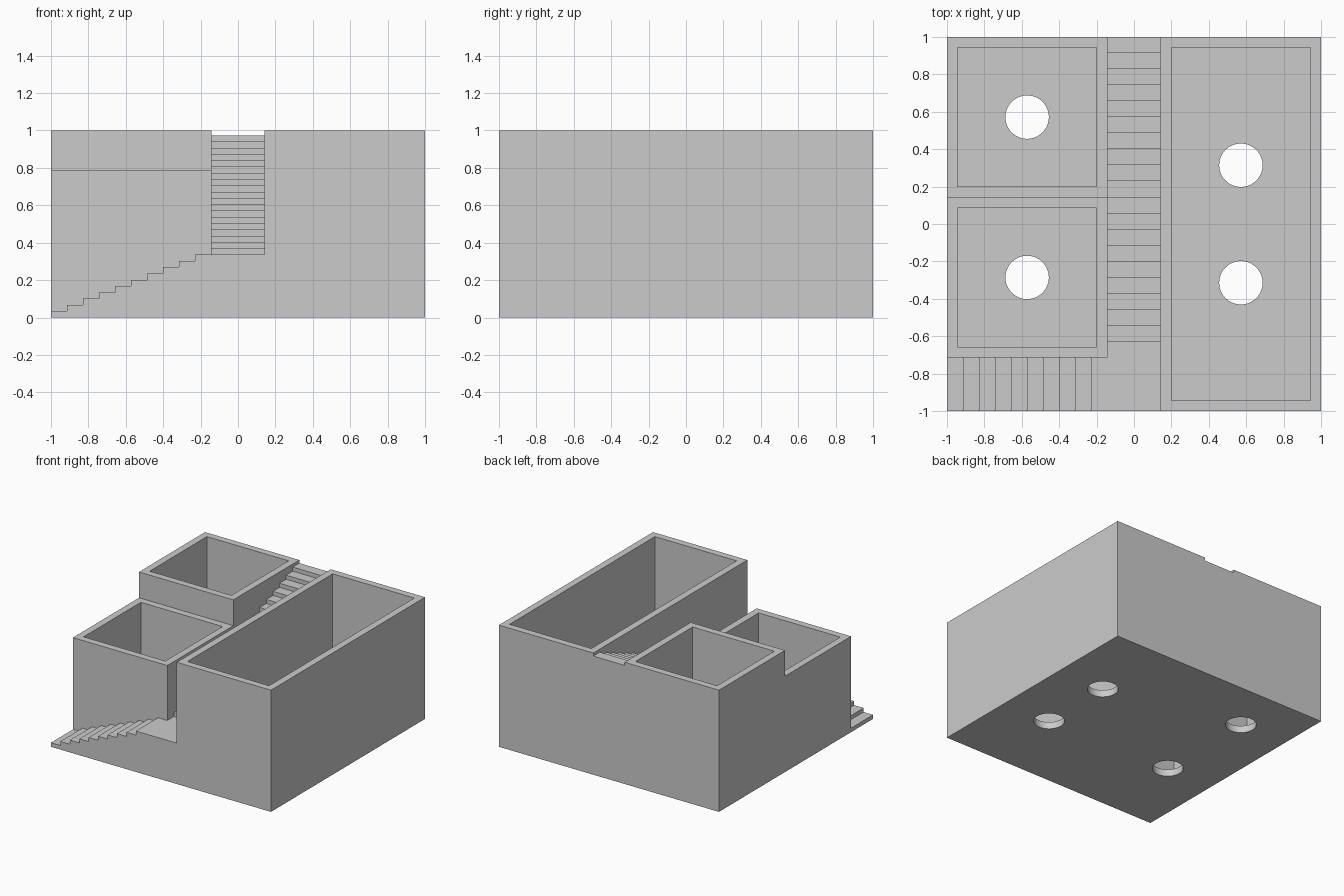
import bpy, bmesh, math
from mathutils import Vector

if "Cube" in bpy.data.objects:
    bpy.data.objects.remove(bpy.data.objects["Cube"])

U = 2 / 35            # wall and floor thickness
RUN = 1.5 * U         # stair tread depth
RISE = 0.0336         # stair riser height
IN, OUT = 2.5 * U, 1.0  # inner and outer edge of the planters
LOW_Y = -12.5 * U     # front face of the low planter


def new_object(name, bm):
    bmesh.ops.recalc_face_normals(bm, faces=bm.faces)
    mesh = bpy.data.meshes.new(name)
    bm.to_mesh(mesh)
    bm.free()
    ob = bpy.data.objects.new(name, mesh)
    bpy.context.collection.objects.link(ob)
    return ob


def prism(name, points, offset):
    bm = bmesh.new()
    face = bm.faces.new([bm.verts.new(p) for p in points])
    ext = bmesh.ops.extrude_face_region(bm, geom=[face])
    # the extrusion keeps the start face, which closes the prism
    moved = [g for g in ext["geom"] if isinstance(g, bmesh.types.BMVert)]
    bmesh.ops.translate(bm, verts=moved, vec=Vector(offset))
    return new_object(name, bm)


def box(name, x0, x1, y0, y1, z0, z1):
    return prism(name, [(x0, y0, z0), (x1, y0, z0), (x1, y1, z0), (x0, y1, z0)],
                 (0, 0, z1 - z0))


def stair_profile(start, first, count, end):
    """Open space above a flight, as (along, height) points."""
    pts = [(start - 0.1, 1.2), (start - 0.1, first)]
    for i in range(count):
        z = first + i * RISE
        pts.append((start + i * RUN, z))
        if i < count - 1:
            pts.append((start + (i + 1) * RUN, z))
        else:
            pts.append((end, z))
    # drop the redundant point lying on the first tread
    del pts[2]
    # each riser joins two points that share a position along the flight
    return pts + [(end, 1.2)]


body = box("stepped_planter", -1, 1, -1, 1, 0, 1)
cutters = []

# Lower flight along the front, upper flight running to the back
lower = stair_profile(-1, RISE, 10, 0)
cutters.append(prism("lower_stairs_cut", [(a, -1.1, z) for a, z in lower],
                     (0, 1.1 + LOW_Y, 0)))
upper = stair_profile(LOW_Y, 10 * RISE, 20, 1.1)
upper = [(a if i > 1 else -1.1, z) for i, (a, z) in enumerate(upper)]
cutters.append(prism("upper_stairs_cut", [(-IN, a, z) for a, z in upper],
                     (2 * IN, 0, 0)))

# Lowered rim of the front left planter
cutters.append(box("low_rim_cut", -1.1, 0, -1.1, IN, 0.788, 1.2))

# Basins: x range, y range
for name, x0, x1, y0, y1 in (
        ("back_basin", -OUT, -IN, IN, OUT),
        ("low_basin", -OUT, -IN, LOW_Y, IN),
        ("long_basin", IN, OUT, -OUT, OUT)):
    cutters.append(box(name, x0 + U, x1 - U, y0 + U, y1 - U, U, 1.2))

# Round drain holes
for x, y in ((-10, 10), (-10, -5), (10, 5.5), (10, -5.5)):
    bm = bmesh.new()
    bmesh.ops.create_cone(bm, cap_ends=True, segments=64,
                          radius1=0.116, radius2=0.116, depth=0.3)
    bmesh.ops.translate(bm, verts=bm.verts, vec=(x * U, y * U, 0.05))
    cutters.append(new_object("drain_hole", bm))

# Carve everything out of the block
bpy.context.view_layer.objects.active = body
body.select_set(True)
for c in cutters:
    m = body.modifiers.new(c.name, "BOOLEAN")
    m.operation = "DIFFERENCE"
    m.solver = "EXACT"
    m.object = c
    bpy.ops.object.modifier_apply(modifier=m.name)
    bpy.data.objects.remove(c, do_unlink=True)
bpy.ops.object.shade_smooth_by_angle(angle=math.radians(30))
